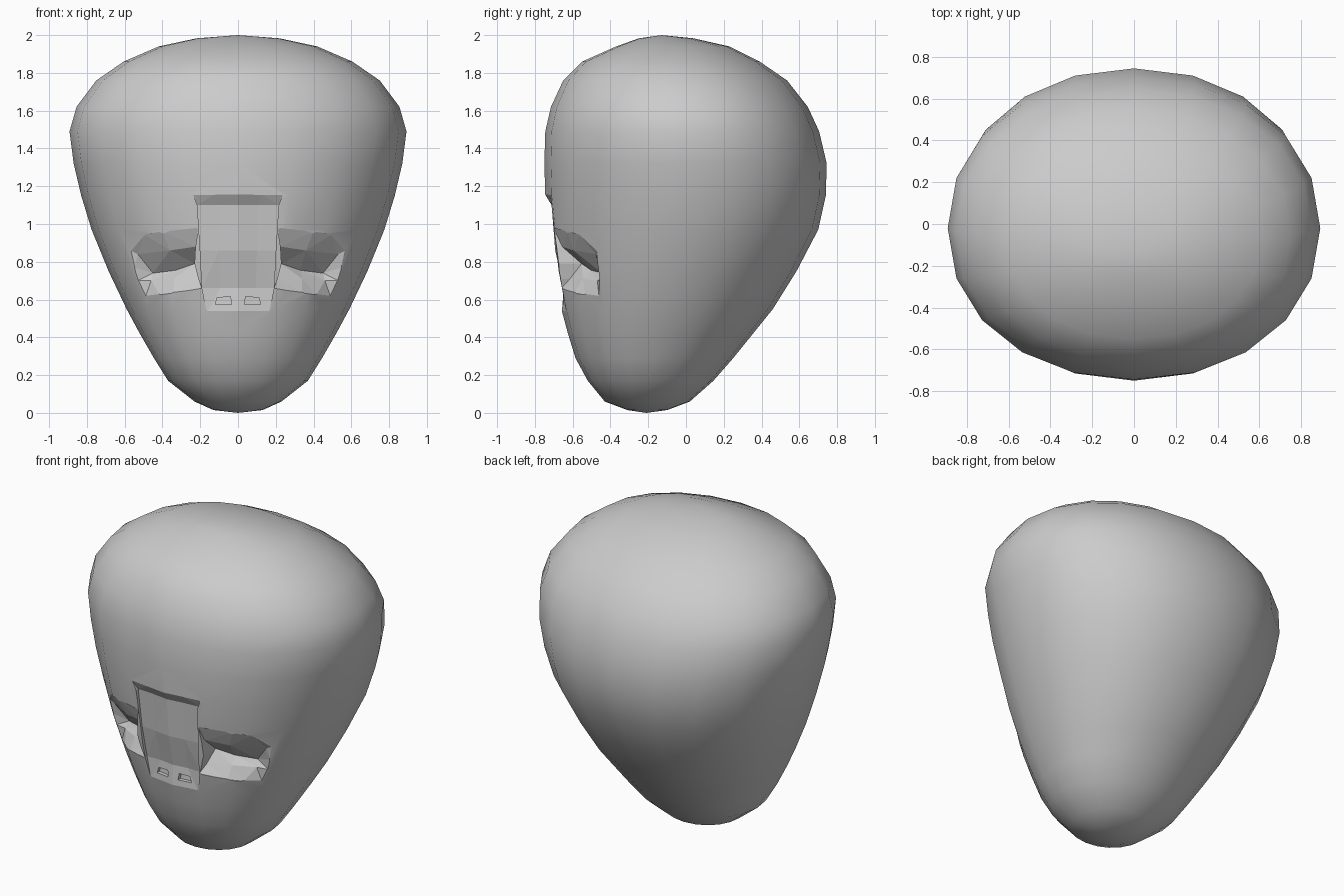
import bpy, bmesh, math
from mathutils import Vector
from mathutils.bvhtree import BVHTree

if "Cube" in bpy.data.objects:
    bpy.data.objects.remove(bpy.data.objects["Cube"])

SEG = 20
# z, half width, front y, back y
RINGS = [(0.015, 0.13, -0.31, -0.10), (0.06, 0.23, -0.43, 0.02), (0.17, 0.37, -0.52, 0.145),
         (0.29, 0.445, -0.585, 0.25), (0.42, 0.52, -0.625, 0.355), (0.55, 0.59, -0.66, 0.46),
         (0.75, 0.685, -0.70, 0.585), (0.97, 0.775, -0.725, 0.70), (1.15, 0.83, -0.745, 0.74),
         (1.32, 0.87, -0.75, 0.745), (1.49, 0.892, -0.745, 0.705), (1.62, 0.855, -0.715, 0.645),
         (1.76, 0.75, -0.65, 0.535), (1.86, 0.605, -0.55, 0.39), (1.94, 0.42, -0.37, 0.23),
         (1.983, 0.22, -0.25, 0.04)]


def spow(v, p):
    return math.copysign(abs(v) ** p, v)


def finish(name, bm, smooth):
    bmesh.ops.recalc_face_normals(bm, faces=bm.faces)
    for f in bm.faces:
        f.smooth = smooth
    me = bpy.data.meshes.new(name)
    bm.to_mesh(me)
    ob = bpy.data.objects.new(name, me)
    bpy.context.collection.objects.link(ob)
    return ob


# Head: lofted rings closed by two poles
bm = bmesh.new()
loops = []
for z, w, f, b in RINGS:
    loop = []
    for i in range(SEG):
        a = math.tau * i / SEG
        loop.append(bm.verts.new((w * spow(math.cos(a), 0.96),
                                  (f + b) / 2 + (b - f) / 2 * spow(math.sin(a), 0.94), z)))
    loops.append(loop)
for lo, hi in zip(loops, loops[1:]):
    for i in range(SEG):
        j = (i + 1) % SEG
        bm.faces.new((lo[i], lo[j], hi[j], hi[i]))
for loop, pole in ((loops[0], (0, -0.21, 0)), (loops[-1], (0, -0.13, 2.0))):
    p = bm.verts.new(pole)
    for i in range(SEG):
        bm.faces.new((loop[i], loop[(i + 1) % SEG], p))
bmesh.ops.recalc_face_normals(bm, faces=bm.faces)
tree = BVHTree.FromBMesh(bm)
head = finish("head", bm, True)
bm.free()


def carve(name, rows, sign=1):
    """Sink a faceted patch into the face; rows hold (x, z, depth) points."""
    bm = bmesh.new()
    back, front = [], []
    for row in rows:
        rb, rf = [], []
        for x, z, d in row:
            y = tree.ray_cast(Vector((x * sign, -2, z)), Vector((0, 1, 0)))[0].y
            rb.append(bm.verts.new((x * sign, y + (d if d else -0.003), z)))
            rf.append(bm.verts.new((x * sign, -1, z)))
        back.append(rb)
        front.append(rf)
    n, m = len(rows), len(rows[0])
    for g in (back, front):
        for r in range(n - 1):
            for c in range(m - 1):
                bm.faces.new((g[r][c], g[r][c + 1], g[r + 1][c + 1], g[r + 1][c]))
    rim = ([(0, c) for c in range(m)] + [(r, m - 1) for r in range(1, n)]
           + [(n - 1, c) for c in range(m - 2, -1, -1)] + [(r, 0) for r in range(n - 2, 0, -1)])
    for (r, c), (s, d) in zip(rim, rim[1:] + rim[:1]):
        bm.faces.new((back[r][c], back[s][d], front[s][d], front[r][c]))
    bmesh.ops.triangulate(bm, faces=bm.faces)
    cutter = finish(name, bm, False)
    bm.free()
    cutter.hide_render = True
    mod = head.modifiers.new(name, 'BOOLEAN')
    mod.operation = 'DIFFERENCE'
    mod.solver = 'EXACT'
    mod.object = cutter
    bpy.context.view_layer.objects.active = head
    bpy.ops.object.modifier_apply(modifier=mod.name)
    bpy.data.objects.remove(cutter)


# Nose bridge: shallow sunken panel
NOSE = [(1.16, 0.24, 0, 0), (1.10, 0.215, 0.028, 0.022), (0.86, 0.20, 0.02, 0.014),
        (0.66, 0.19, 0.035, 0.02), (0.53, 0.165, 0, 0)]
carve("nose_cut", [[(-w, z, e), (-w / 2, z, d), (0, z, d), (w / 2, z, d), (w, z, e)]
                   for z, w, d, e in NOSE])

# Eye sockets: brow, dark overhang, rising lower lid
EYE = [[(0.21, 0.98, 0), (0.40, 0.96, 0), (0.595, 0.93, 0)],
       [(0.225, 0.88, 0.03), (0.36, 0.86, 0.03), (0.53, 0.84, 0.025), (0.57, 0.86, 0)],
       [(0.23, 0.79, 0.12), (0.33, 0.755, 0.12), (0.45, 0.74, 0.10), (0.55, 0.77, 0)],
       [(0.21, 0.71, 0.05), (0.34, 0.71, 0.06), (0.46, 0.70, 0.05), (0.53, 0.70, 0)],
       [(0.19, 0.66, 0), (0.34, 0.635, 0), (0.49, 0.615, 0)]]
for row in EYE:
    if len(row) == 3:
        row.insert(2, ((row[1][0] + row[2][0]) / 2, (row[1][1] + row[2][1]) / 2, 0))
# Nostrils: small notches under the nose
NOSTRIL = [[(0.04, 0.615, 0.045), (0.11, 0.61, 0.045)],
           [(0.035, 0.575, 0.035), (0.12, 0.575, 0.035)]]
for s in (1, -1):
    carve("eye_cut", EYE, s)
    carve("nostril_cut", NOSTRIL, s)
